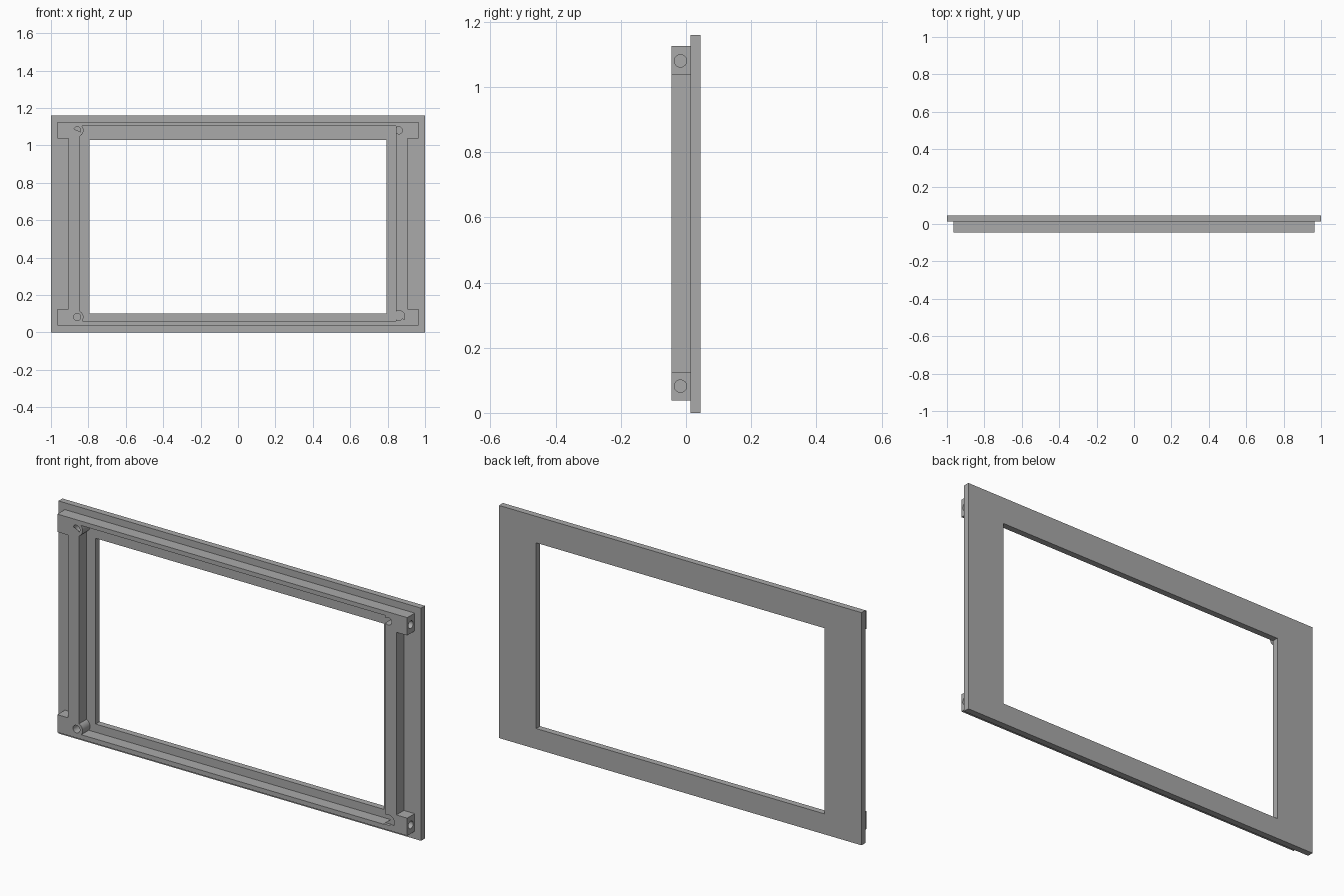
import bpy
from math import pi

cube = bpy.data.objects.get("Cube")
if cube:
    bpy.data.objects.remove(cube, do_unlink=True)

GREY = (0.4, 0.4, 0.4, 1)
grey = bpy.data.materials.new("plain grey")
grey.use_nodes = True
grey.diffuse_color = GREY
grey.node_tree.nodes["Principled BSDF"].inputs["Base Color"].default_value = GREY

WIDTH, HEIGHT = 2.0, 1.16
FRONT, JOIN, BACK = -0.045, 0.014, 0.045
LOW, HIGH = 0.038, 1.126      # outer edges of the support frame
TAB_X, WALL_X, INNER_X = 0.965, 0.905, 0.845
BOSS_X, BOSS_Z = 0.86, (0.082, 1.08)


def finish(name):
    obj = bpy.context.object
    obj.name = name
    bpy.ops.object.transform_apply(location=False, rotation=True, scale=True)
    obj.data.materials.append(grey)
    return obj


def box(name, x, y, z):
    """Box given by its (low, high) range on each axis."""
    ranges = (x, y, z)
    bpy.ops.mesh.primitive_cube_add(size=1, location=[(a + b) / 2 for a, b in ranges])
    bpy.context.object.scale = [b - a for a, b in ranges]
    return finish(name)


def cylinder(name, radius, depth, centre, rotation):
    bpy.ops.mesh.primitive_cylinder_add(vertices=32, radius=radius, depth=depth,
                                        location=centre, rotation=rotation)
    return finish(name)


def combine(target, tool, operation):
    """Apply a boolean and discard the tool object."""
    mod = target.modifiers.new("combine", 'BOOLEAN')
    mod.operation = operation
    mod.solver = 'EXACT'
    mod.object = tool
    bpy.context.view_layer.objects.active = target
    bpy.ops.object.modifier_apply(modifier=mod.name)
    bpy.data.objects.remove(tool, do_unlink=True)


# Flat face plate with its window opening
plate = box("face_plate", (-WIDTH / 2, WIDTH / 2), (JOIN, BACK), (0, HEIGHT))
combine(plate, box("opening", (-0.795, 0.795), (-1, 1), (0.102, 1.028)), 'DIFFERENCE')

# Support frame: thin rails and side walls, with tabs left at the corners
frame = box("support_frame", (-TAB_X, TAB_X), (FRONT, JOIN), (LOW, HIGH))
combine(frame, box("inside", (-INNER_X, INNER_X), (-1, 1), (0.061, 1.104)), 'DIFFERENCE')
for side in (-1, 1):
    notch = sorted((side * WALL_X, side * 1.1))
    combine(frame, box("notch", notch, (-1, 1), (0.126, 1.037)), 'DIFFERENCE')

# Round screw bosses in the corners
for side in (-1, 1):
    for z in BOSS_Z:
        boss = cylinder("boss", 0.034, JOIN - FRONT,
                        (side * BOSS_X, (FRONT + JOIN) / 2, z), (pi / 2, 0, 0))
        combine(frame, boss, 'UNION')

# Blind screw holes from the front, and holes in the ends of the tabs
for side in (-1, 1):
    for z in BOSS_Z:
        front_hole = cylinder("front_hole", 0.019, 0.1,
                              (side * BOSS_X, FRONT, z), (pi / 2, 0, 0))
        combine(frame, front_hole, 'DIFFERENCE')
        end_hole = cylinder("end_hole", 0.019, 0.14,
                            (side * TAB_X, -0.017, z), (0, pi / 2, 0))
        combine(frame, end_hole, 'DIFFERENCE')

# Smooth the round surfaces, keep the edges sharp
bpy.ops.object.select_all(action='DESELECT')
for obj in (plate, frame):
    obj.select_set(True)
bpy.context.view_layer.objects.active = frame
bpy.ops.object.shade_smooth_by_angle()
